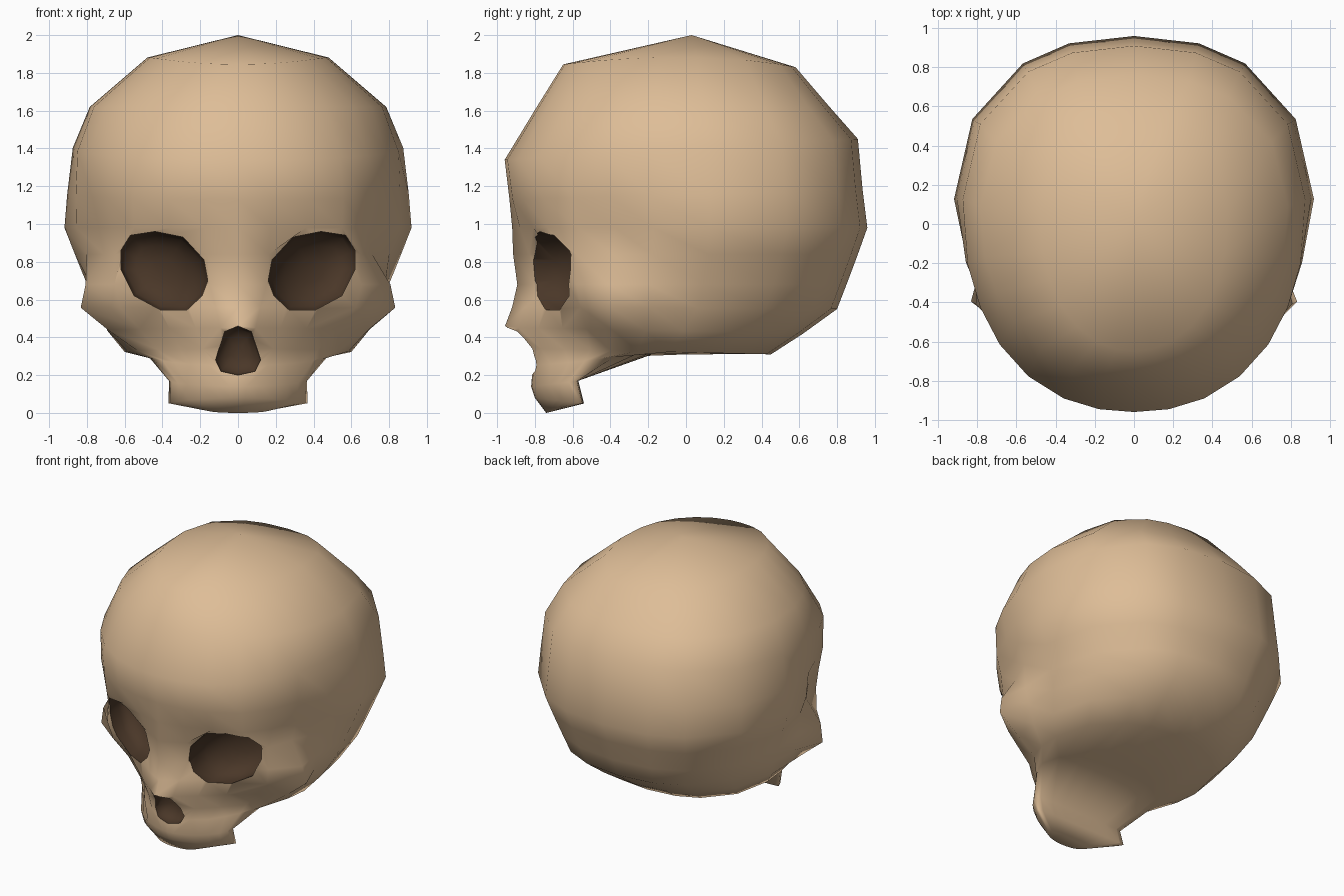
import bpy, bmesh, math
from mathutils import Vector

if "Cube" in bpy.data.objects:
    bpy.data.objects.remove(bpy.data.objects["Cube"])


def material(name, rgb):
    m = bpy.data.materials.new(name)
    m.diffuse_color = (*rgb, 1)
    m.use_nodes = True
    m.node_tree.nodes["Principled BSDF"].inputs["Base Color"].default_value = m.diffuse_color
    return m


bone = material("bone", (0.73, 0.51, 0.31))
dark = material("dark_cavity", (0.068, 0.038, 0.021))


def bm_object(name, bm, mats):
    bmesh.ops.recalc_face_normals(bm, faces=bm.faces)
    me = bpy.data.meshes.new(name)
    bm.to_mesh(me)
    bm.free()
    for m in mats:
        me.materials.append(m)
    ob = bpy.data.objects.new(name, me)
    bpy.context.collection.objects.link(ob)
    return ob


def bridge(bm, a, b):
    n = len(a)
    for i in range(n):
        bm.faces.new((a[i], a[(i + 1) % n], b[(i + 1) % n], b[i]))


# Skull shell: stacked rings
# z front, z back, y front, y back, half width, y of widest, front exponent
RINGS = [
    (1.845, 1.83, -0.65, 0.58, 0.48, 0.03, 2.1),
    (1.62, 1.62, -0.79, 0.76, 0.785, 0.05, 2.1),
    (1.34, 1.45, -0.96, 0.91, 0.875, 0.08, 2.2),
    (1.13, 1.18, -0.935, 0.935, 0.905, 0.08, 2.2),
    (0.98, 0.98, -0.925, 0.96, 0.92, 0.08, 2.1),
    (0.84, 0.84, -0.93, 0.91, 0.865, 0.07, 2.1),
    (0.68, 0.68, -0.91, 0.85, 0.80, 0.05, 2.1),
    (0.56, 0.55, -0.895, 0.80, 0.75, 0.02, 1.9),
    (0.45, 0.42, -0.87, 0.62, 0.69, -0.05, 1.75),
    (0.34, 0.31, -0.83, 0.45, 0.60, -0.12, 1.7),
    (0.25, 0.32, -0.81, -0.15, 0.47, -0.40, 1.8),
    (0.14, 0.17, -0.82, -0.57, 0.37, -0.59, 1.65),
    (0.08, 0.05, -0.80, -0.54, 0.37, -0.55, 1.5),
    (0.0, 0.02, -0.74, -0.66, 0.16, -0.69, 2.0),
]
HALF = [0, 10, 22, 36, 50, 63, 76, 92, 118, 145, 162, 180]
ANGLES = HALF + [360 - a for a in HALF[-2:0:-1]]


def power(v, n):
    return math.copysign(abs(v) ** (2 / n), v)


bm = bmesh.new()
loops = []
for i, (zf, zb, yf, yb, w, ym, nf) in enumerate(RINGS):
    loop = []
    for a in ANGLES:
        s, c = math.sin(math.radians(a)), math.cos(math.radians(a))
        n = nf if c > 0 else 2.3
        x = w * power(s, n)
        y = ym + (yf - ym if c > 0 else ym - yb) * power(c, n)
        t = (y - yf) / (yb - yf)
        lift = 0.045 * s * s if i == 0 else 0
        loop.append(bm.verts.new((x, y, zf + (zb - zf) * t + lift)))
    loops.append(loop)
for a, b in zip(loops, loops[1:]):
    bridge(bm, a, b)
crown = bm.verts.new((0, 0.03, 2.0))
top = loops[0]
for i in range(len(top)):
    bm.faces.new((crown, top[(i + 1) % len(top)], top[i]))
bm.faces.new(loops[-1])


# Local sculpting, mirrored: centre, reach, offset
def push(centre, reach, offset):
    for v in bm.verts:
        sign = -1 if v.co.x < 0 else 1
        p = Vector((abs(v.co.x), v.co.y, v.co.z))
        k = math.exp(-((p - Vector(centre)).length / reach) ** 2)
        v.co.x += 0 if abs(v.co.x) < 1e-4 else offset[0] * k * sign
        v.co.y += offset[1] * k
        v.co.z += offset[2] * k


push((0.29, -0.82, 0.75), 0.20, (0, 0.20, 0))       # eye hollows
push((0.76, -0.36, 0.95), 0.23, (-0.10, 0.02, 0))   # temples
push((0.69, -0.42, 0.56), 0.17, (0.19, -0.02, 0))   # cheekbones
push((0.46, -0.66, 0.34), 0.16, (-0.03, 0.06, 0))   # hollow under cheeks
push((0, -0.87, 0.46), 0.10, (0, -0.095, 0))        # nasal tip
skull = bm_object("skull", bm, [bone, dark])


# Cavity cutters: outline in x, z swept backwards and rounded off
def cutter(name, outline, y_mid, depth, slope, mirror=1):
    cx = sum(p[0] for p in outline) / len(outline)
    cz = sum(p[1] for p in outline) / len(outline)
    b = bmesh.new()
    sections = []
    steps = [(-1.2, 1, 0)]
    for a in (0, 25, 50, 72):
        r = math.radians(a)
        steps.append((y_mid + depth * math.sin(r), math.cos(r), slope))
    for y, k, s in steps:
        sections.append([b.verts.new((mirror * (cx + (x - cx) * k),
                                      y + s * (x - cx) * k,
                                      cz + (z - cz) * k)) for x, z in outline])
    for p, q in zip(sections, sections[1:]):
        bridge(b, p, q)
    b.faces.new(sections[0])
    b.faces.new(sections[-1])
    return bm_object(name, b, [dark])


EYE = [(0.16, 0.70), (0.18, 0.81), (0.29, 0.93), (0.44, 0.96), (0.57, 0.94),
       (0.62, 0.86), (0.62, 0.76), (0.55, 0.62), (0.41, 0.545), (0.27, 0.545),
       (0.19, 0.62)]
NOSE = [(0, 0.46), (0.07, 0.43), (0.12, 0.28), (0.09, 0.22), (0, 0.20),
        (-0.09, 0.22), (-0.12, 0.28), (-0.07, 0.43)]
cutters = [cutter("eye_cutter", EYE, -0.60, 0.14, 0.45, m) for m in (1, -1)]
cutters.append(cutter("nose_cutter", NOSE, -0.79, 0.08, 0))

bpy.context.view_layer.objects.active = skull
skull.select_set(True)
for c in cutters:
    mod = skull.modifiers.new("cavity", 'BOOLEAN')
    mod.operation = 'DIFFERENCE'
    mod.solver = 'EXACT'
    mod.material_mode = 'TRANSFER'
    mod.object = c
    bpy.ops.object.modifier_apply(modifier=mod.name)
for c in cutters:
    bpy.data.objects.remove(c)

# Smooth bone with crisp cavity rims
bm = bmesh.new()
bm.from_mesh(skull.data)
for f in bm.faces:
    f.smooth = True
for e in bm.edges:
    e.smooth = len({f.material_index for f in e.link_faces}) < 2
bm.to_mesh(skull.data)
bm.free()
